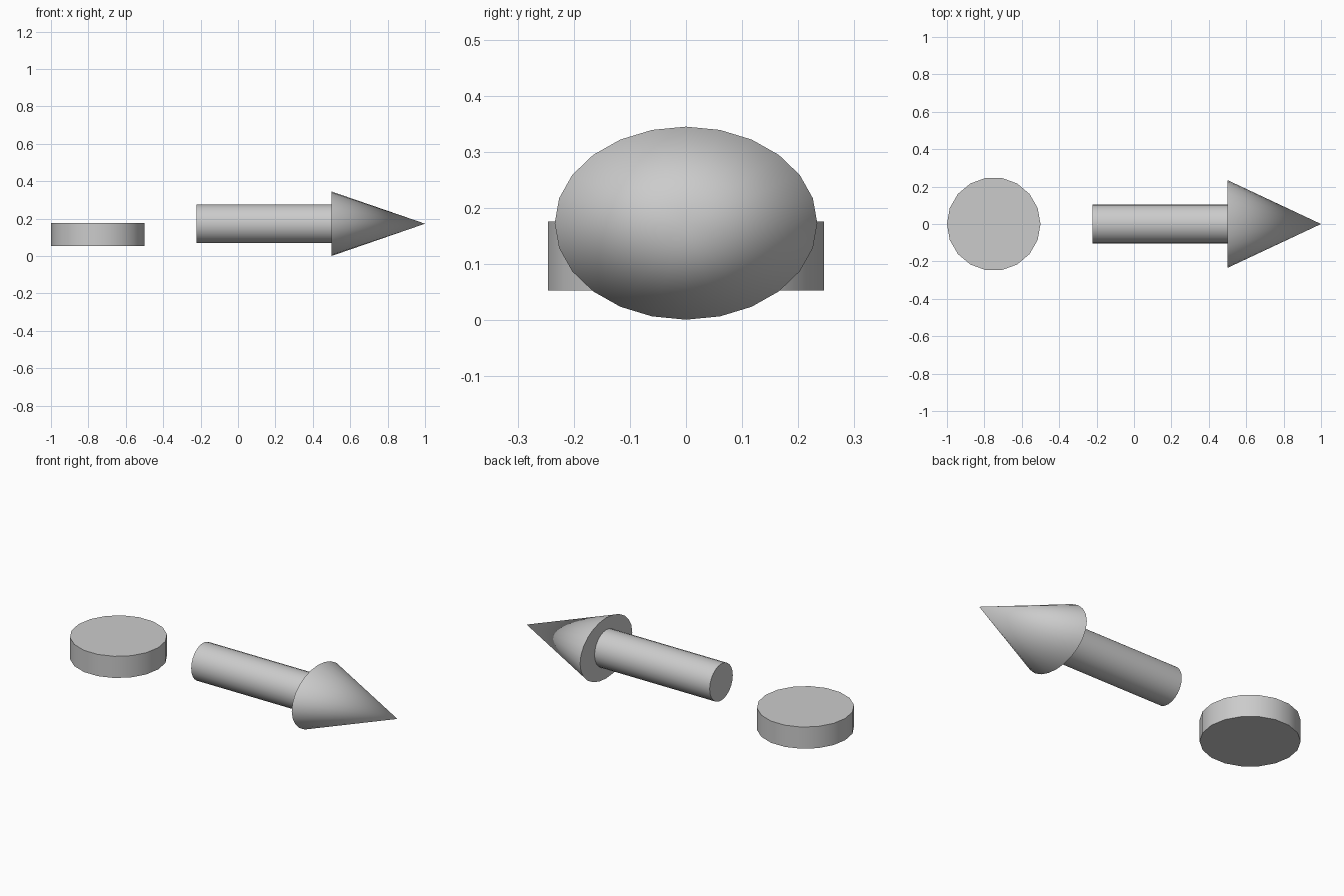
import bpy
import math

if "Cube" in bpy.data.objects:
    bpy.data.objects.remove(bpy.data.objects["Cube"])


def round_part(name, sides, r1, r2, depth, loc, along_x=False, scale=(1, 1, 1)):
    """Capped cylinder or cone, upright or pointing along +x, smooth with sharp rims."""
    bpy.ops.mesh.primitive_cone_add(vertices=sides, radius1=r1, radius2=r2, depth=depth,
                                    location=loc,
                                    rotation=(0, math.pi / 2 if along_x else 0, 0))
    obj = bpy.context.object
    obj.name = name
    obj.scale = scale
    bpy.ops.object.transform_apply(location=False, rotation=True, scale=True)
    bpy.ops.object.shade_smooth_by_angle(angle=math.radians(30))
    return obj


AXIS_Z = 0.173

# Flat disc behind the arrow; the quarter turn puts a vertex on its x extremes
disc = round_part("disc", 18, 0.25, 0.25, 0.123, (-0.75, 0, 0.1145))
disc.rotation_euler.z = math.pi / 2

# Arrow shaft
round_part("arrow_shaft", 24, 0.104, 0.104, 0.722, (0.14, 0, AXIS_Z), along_x=True)

# Arrow head: cone flattened in z (local x before it is turned)
round_part("arrow_head", 24, 0.234, 0, 0.499, (0.7505, 0, AXIS_Z), along_x=True,
           scale=(0.172 / 0.234, 1, 1))
